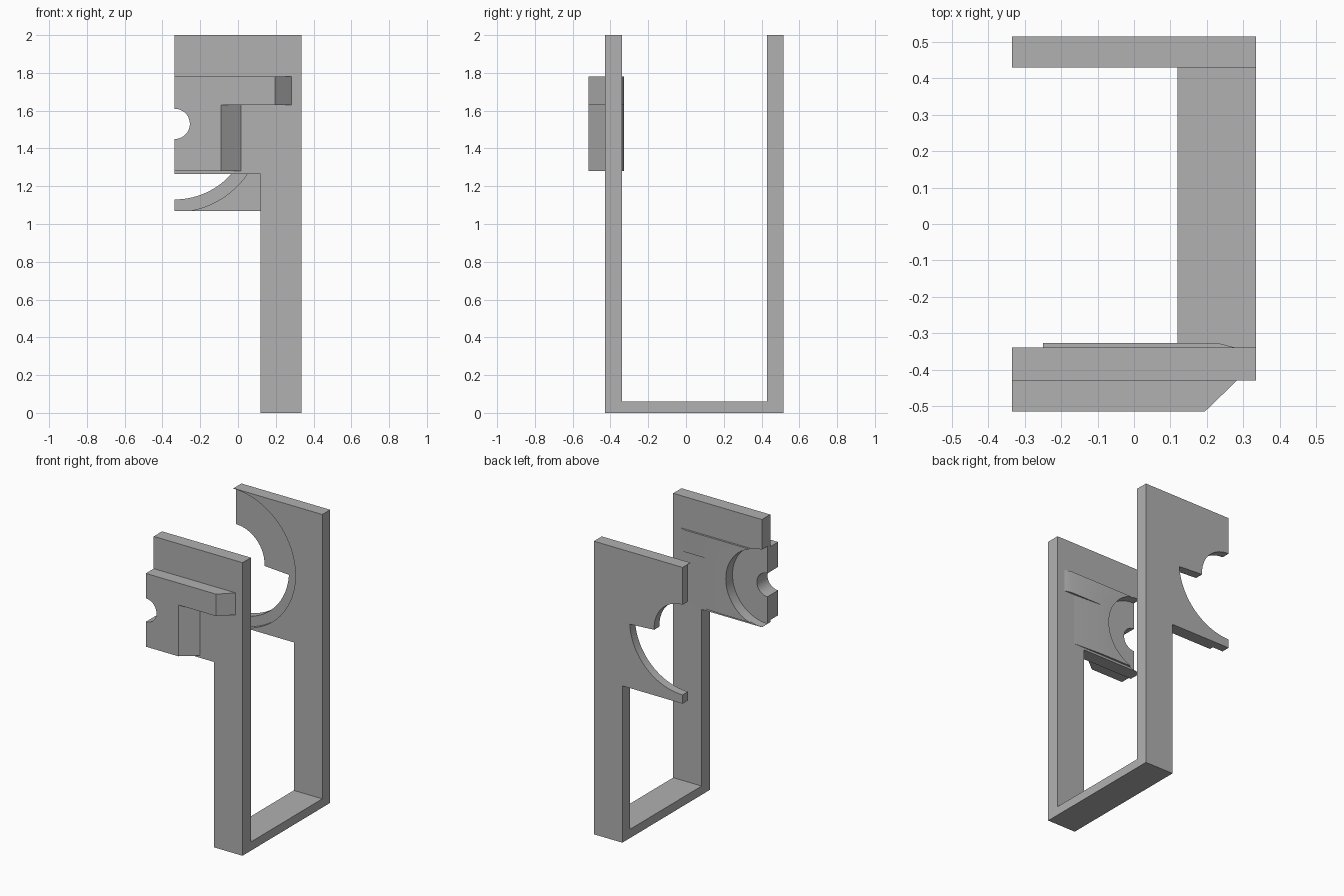
import bpy
import bmesh
from math import sin, cos, radians
from mathutils import Vector

cube = bpy.data.objects.get("Cube")
if cube:
    bpy.data.objects.remove(cube, do_unlink=True)

# Shared sizes
W = 0.335                      # half width
LEG = 0.12                     # inner edge of the legs
CX, CZ = -W, 1.53              # axis of all the round cuts
FRONT, FRONT_IN = -0.43, -0.34
BACK_IN, BACK = 0.43, 0.515

grey = bpy.data.materials.new("mid grey")
grey.use_nodes = True
colour = (0.44, 0.44, 0.44, 1)
grey.diffuse_color = colour
grey.node_tree.nodes["Principled BSDF"].inputs["Base Color"].default_value = colour


def prism(name, profile, axis, lo, hi):
    """Extrude a profile in XZ along y, or a profile in XY along z."""
    place = (lambda a, b: (a, lo, b)) if axis == "y" else (lambda a, b: (a, b, lo))
    step = Vector((0, hi - lo, 0)) if axis == "y" else Vector((0, 0, hi - lo))
    bm = bmesh.new()
    face = bm.faces.new([bm.verts.new(place(a, b)) for a, b in profile])
    top = bmesh.ops.extrude_face_region(bm, geom=[face], use_keep_orig=True)["geom"]
    bmesh.ops.translate(bm, vec=step, verts=[v for v in top if isinstance(v, bmesh.types.BMVert)])
    bmesh.ops.recalc_face_normals(bm, faces=bm.faces)
    mesh = bpy.data.meshes.new(name)
    bm.to_mesh(mesh)
    bm.free()
    mesh.materials.append(grey)
    obj = bpy.data.objects.new(name, mesh)
    bpy.context.collection.objects.link(obj)
    return obj


def arc(radius, start, end, steps=48):
    angles = [radians(start + (end - start) * i / steps) for i in range(steps + 1)]
    return [(CX + radius * cos(t), CZ + radius * sin(t)) for t in angles]


def disc(radius, lo, hi):
    return prism("cutter", arc(radius, 0, 360, 96)[:-1], "y", lo, hi)


def cut(obj, cutters):
    """Subtract the cutters, then discard them."""
    bpy.context.view_layer.objects.active = obj
    for cutter in cutters:
        cutter.hide_render = True
        mod = obj.modifiers.new("cut", "BOOLEAN")
        mod.operation = "DIFFERENCE"
        mod.solver = "EXACT"
        mod.object = cutter
        bpy.ops.object.modifier_apply(modifier=mod.name)
        bpy.data.objects.remove(cutter, do_unlink=True)


def plate_profile(bottom):
    return [(LEG, 0), (W, 0), (W, 2), (-W, 2), (-W, bottom), (LEG, bottom)]


def bore():
    return disc(0.08, -1, 0)


# Front plate with its leg, round pocket and half bore
front_plate = prism("front_plate", plate_profile(1.265), "y", FRONT, FRONT_IN)
cut(front_plate, [disc(0.264, -0.40, 0), bore()])

# Back plate with shallow round recess and stepped sector opening
back_plate = prism("back_plate", plate_profile(1.07), "y", BACK_IN, BACK)
opening = ([(CX - 0.1, CZ - 0.4)] + arc(0.4, -90, -3.5)
           + arc(0.215, -3.5, 90) + [(CX - 0.1, CZ + 0.215)])
cut(back_plate, [disc(0.467, 0.3, 0.457), prism("cutter", opening, "y", 0.2, 0.8)])

# Bridge joining both legs at the bottom
bridge = prism("bottom_bridge", [(LEG, FRONT_IN), (W, FRONT_IN), (W, BACK_IN), (LEG, BACK_IN)],
               "z", 0, 0.06)

# Chamfered outer bar and block on the front plate
parts = [front_plate, back_plate, bridge]
for name, tip, root, lo, hi in (("outer_bar", 0.195, 0.283, 1.63, 1.78),
                                ("outer_block", -0.09, 0.015, 1.28, 1.63)):
    part = prism(name, [(-W, -0.515), (tip, -0.515), (root, FRONT), (-W, FRONT)], "z", lo, hi)
    cut(part, [bore()])
    parts.append(part)

# Thin ramped pads on the inner face, cleared around the pocket
for name, tip, root, lo, hi in (("inner_bar_pad", 0.23, 0.28, 1.63, 1.78),
                                ("inner_block_pad", -0.02, 0.2, 1.28, 1.63)):
    part = prism(name, [(-W, FRONT_IN), (root, FRONT_IN), (tip, -0.327), (-W, -0.327)],
                 "z", lo, hi)
    cut(part, [disc(0.264, -0.6, 0)])
    parts.append(part)

# Smooth the round walls, keep edges sharp
bpy.ops.object.select_all(action="DESELECT")
for part in parts:
    part.select_set(True)
bpy.context.view_layer.objects.active = front_plate
bpy.ops.object.shade_smooth_by_angle(angle=radians(25))
